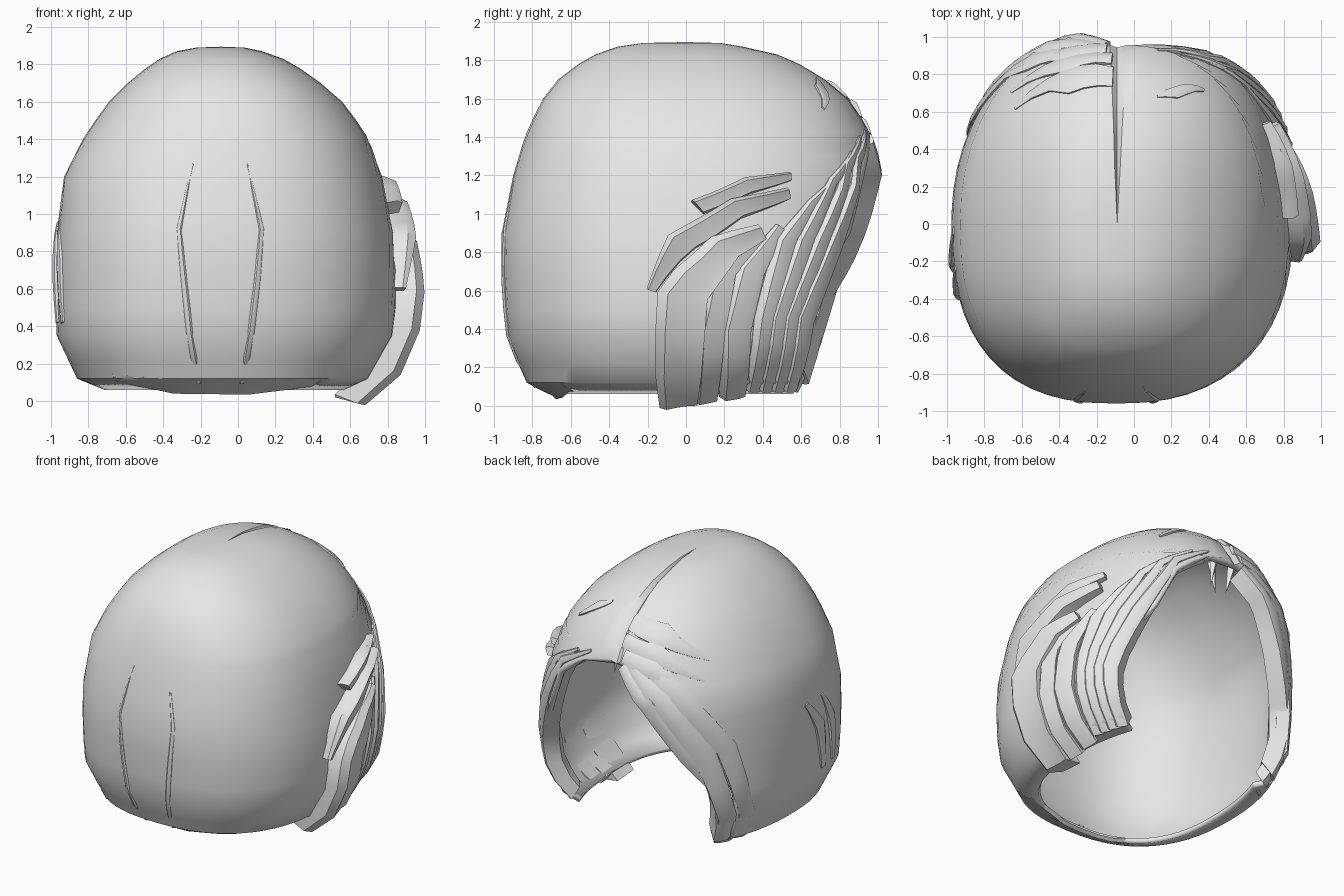
import bpy, bmesh
from math import sin, cos, radians, pi, copysign, hypot
from mathutils import Vector

if "Cube" in bpy.data.objects:
    bpy.data.objects.remove(bpy.data.objects["Cube"])

mat = bpy.data.materials.new("pale_grey_hair")
mat.use_nodes = True
mat.diffuse_color = (0.8, 0.8, 0.8, 1)
mat.node_tree.nodes["Principled BSDF"].inputs["Base Color"].default_value = (0.8, 0.8, 0.8, 1)

CX = -0.09
# height, half width on the -x side, on the +x side, depth at -y, depth at +y
RINGS = [(0.05, .60, .64, .68, .97), (0.12, .77, .79, .83, 1.02), (0.35, .88, .92, .93, 1.05),
         (0.6, .89, .95, .96, 1.04), (0.9, .88, .92, .96, 1.05), (1.2, .84, .86, .90, 1.05),
         (1.4, .74, .79, .84, .97), (1.58, .62, .67, .76, .87), (1.72, .48, .51, .65, .70),
         (1.82, .35, .36, .50, .52), (1.87, .24, .22, .36, .30), (1.9, .08, .08, .16, .12)]
# height and angle where the face opening begins
OPENING = [(0.05, 121), (0.6, 126), (0.9, 142), (1.2, 150), (1.35, 163), (1.42, 180)]


def lerp_table(table, z):
    z = min(max(z, table[0][0]), table[-1][0])
    for p, q in zip(table, table[1:]):
        if z <= q[0]:
            t = (z - p[0]) / (q[0] - p[0])
            return [a + (b - a) * t for a, b in zip(p[1:], q[1:])]


def point(a, z):
    wl, wr, back, front = lerp_table(RINGS, z)
    s, c = sin(radians(a)), cos(radians(a))
    w, d = (wr if s > 0 else wl), (back if c > 0 else front)
    # squarer corners, except at the -x side of the face
    e = .85 if s > 0 else .8 if c > 0 else .95
    return Vector((CX + w * copysign(abs(s) ** e, s), -d * copysign(abs(c) ** e, c), z))


def surface(a, z, off):
    da = point(a + 2, z) - point(a - 2, z)
    dz = point(a, z + .04) - point(a, z - .04)
    return point(a, z) + da.cross(dz).normalized() * off


def make(name, bm):
    mesh = bpy.data.meshes.new(name)
    bm.to_mesh(mesh)
    bm.free()
    mesh.materials.append(mat)
    ob = bpy.data.objects.new(name, mesh)
    bpy.context.collection.objects.link(ob)
    bpy.ops.object.select_all(action='DESELECT')
    bpy.context.view_layer.objects.active = ob
    ob.select_set(True)
    bpy.ops.object.shade_smooth_by_angle(angle=radians(38))
    return ob


def shell():
    bm = bmesh.new()
    heights = [.06, .12, .22, .35, .5, .7, .9, 1.05, 1.2, 1.3, 1.36, 1.42, 1.5, 1.6, 1.7, 1.78, 1.83, 1.87, 1.89]
    n = 20
    ts = [i / n for i in range(-n, n + 1)]
    ts = [-1, -.985] + ts[1:-1] + [.985, 1]
    rows = []
    for z in heights:
        amax = lerp_table(OPENING, z)[0]
        row = []
        for t in ts:
            p = point(t * amax, z)
            # centre parting groove
            if abs(t) == 1 and z >= 1.42:
                p.z -= .025
                p.y -= .015
                p.x = CX
            row.append(bm.verts.new(p))
        rows.append(row)
    for lo, hi in zip(rows, rows[1:]):
        for i in range(len(ts) - 1):
            bm.faces.new((lo[i], lo[i + 1], hi[i + 1], hi[i]))
    crown = bm.verts.new((CX, 0, 1.895))
    for a, b in zip(rows[-1], rows[-1][1:]):
        bm.faces.new((a, b, crown))
    bmesh.ops.remove_doubles(bm, verts=bm.verts, dist=.0005)
    ob = make("hair_shell", bm)
    mod = ob.modifiers.new("thickness", 'SOLIDIFY')
    mod.thickness = .035
    mod.offset = -1


def lock(name, path, width, height, edge=.0, side=1, inner=-.03):
    """Tapered lock lying on the shell; path holds (angle, height, taper)."""
    steps = 3
    pts = []
    for p, q in zip(path, path[1:]):
        pts += [[a + (b - a) * k / steps for a, b in zip(p, q)] for k in range(steps)]
    pts.append(path[-1])
    bm = bmesh.new()
    rings = []
    for i, (a, z, f) in enumerate(pts):
        p, q = pts[max(i - 1, 0)], pts[min(i + 1, len(pts) - 1)]
        da, dz = radians(q[0] - p[0]) * .9, q[1] - p[1]
        length = hypot(da, dz)
        pa, pz = -dz / length, da / length
        ring = []
        for u, h in ((-1, inner), (-1, edge * f), (-.5, height * f), (.5, height * f * .75), (1, edge * f), (1, inner)):
            k = u * width * f / 2
            ring.append(bm.verts.new(surface(side * (a + k * pa / .9 * 180 / pi), z + k * pz, h)))
        rings.append(ring)
    m = len(rings[0])
    for r, s in zip(rings, rings[1:]):
        for i in range(m):
            bm.faces.new((r[i], r[(i + 1) % m], s[(i + 1) % m], s[i]))
    bm.faces.new(rings[0])
    bm.faces.new(rings[-1])
    bmesh.ops.recalc_face_normals(bm, faces=bm.faces)
    make(name, bm)


shell()

# pair of thin ridges on the rounded side, closing in towards the hem
for side, word in ((1, "left"), (-1, "right")):
    lock(f"{word}_ridge", [(7, 1.27, .15), (10.5, .92, .8), (8, .5, 1), (6, .1, 1)], .03, .01, side=side)

# flat hem under the rounded side
lock("neck_hem", [(-44, .12, .6), (-20, .08, 1), (10, .075, 1), (40, .1, .6)], .08, .005)

# large locks on the +x side
lock("top_side_lock", [(117, 1.19, .5), (104, 1.14, 1), (92, 1.03, .9)], .08, .09, .06)
lock("upper_side_lock", [(116, 1.10, .6), (101, 1.02, 1), (89, .85, 1), (82, .6, .4)], .10, .12, .08)
lock("outer_side_lock", [(108, .90, .5), (98, .82, .9), (89, .58, 1), (87, .02, 1)], .16, .14, .10)
lock("inner_side_lock", [(109, .88, .4), (98, .7, 1), (95, .4, 1), (94, .06, .9)], .10, .08, .05)
lock("middle_side_lock", [(114, .93, .4), (105, .7, 1), (101, .4, 1), (101, .07, .9)], .13, .06, .03)

# locks sweeping from the parting down beside the face opening on the +x side
for i, (a, reach, top) in enumerate([(107, .6, 1.2), (111, .75, 1.32), (115, .9, 1.4), (119, 1.0, 1.43)]):
    lock(f"left_fringe_lock_{i}", [(a + 48 * reach, top, .15), (a + 30 * reach, top - .15, .5),
                                   (a + 15 * reach, .85, 1), (a + 3, .45, 1), (a, .09, .7)],
         .12, .04, .012, inner=-.1 if i == 3 else -.03)

# flatter locks sweeping from the parting on the -x side, the last one folded inwards
lock("right_rear_fringe_lock", [(170, 1.5, .4), (146, 1.25, 1), (128, .85, 1), (114, .09, .6)],
     .14, .025, .01, side=-1)
lock("right_front_fringe_lock", [(174, 1.45, .4), (154, 1.2, 1), (137, .8, 1.1), (122, .09, .7)],
     .14, .025, .01, side=-1, inner=-.08)
lock("right_edge_fringe_lock", [(176, 1.4, .5), (160, 1.17, 1), (143, .82, 1.2), (131, .55, .8), (125, .12, .7)],
     .15, .01, -.01, side=-1, inner=-.13)

# layered locks along the top of the -x fringe, and one on the other side
for i, (a0, z0, a1, z1) in enumerate([(178, 1.65, 130, 1.45), (178, 1.55, 134, 1.33), (176, 1.46, 142, 1.25)]):
    lock(f"fringe_top_lock_{i}", [(a0, z0, .7), ((a0 + a1) / 2, (z0 + z1) / 2 + .05, 1), (a1, z1, .2)],
         .12, .025, .01, side=-1)
lock("small_fringe_lock", [(160, 1.70, .3), (150, 1.64, 1), (141, 1.55, .3)], .06, .015, .01)

# thin locks on the -x side
for i, a in enumerate((74, 83)):
    lock(f"right_side_lock_{i}", [(a + 6, .95, .3), (a, .75, 1), (a - 3, .42, .6)], .08, .025, .015, side=-1)

# small pointed wisps under the parting
for i, (x, y, tilt) in enumerate([(-.16, .8, .06), (-.06, .76, -.04), (.0, .82, .03)]):
    bm = bmesh.new()
    bmesh.ops.create_cone(bm, segments=4, radius1=.0, radius2=.035, depth=.22)
    for v in bm.verts:
        v.co += Vector((x - tilt * v.co.z * 4, y, 1.36))
    make(f"wisp_{i}", bm)
